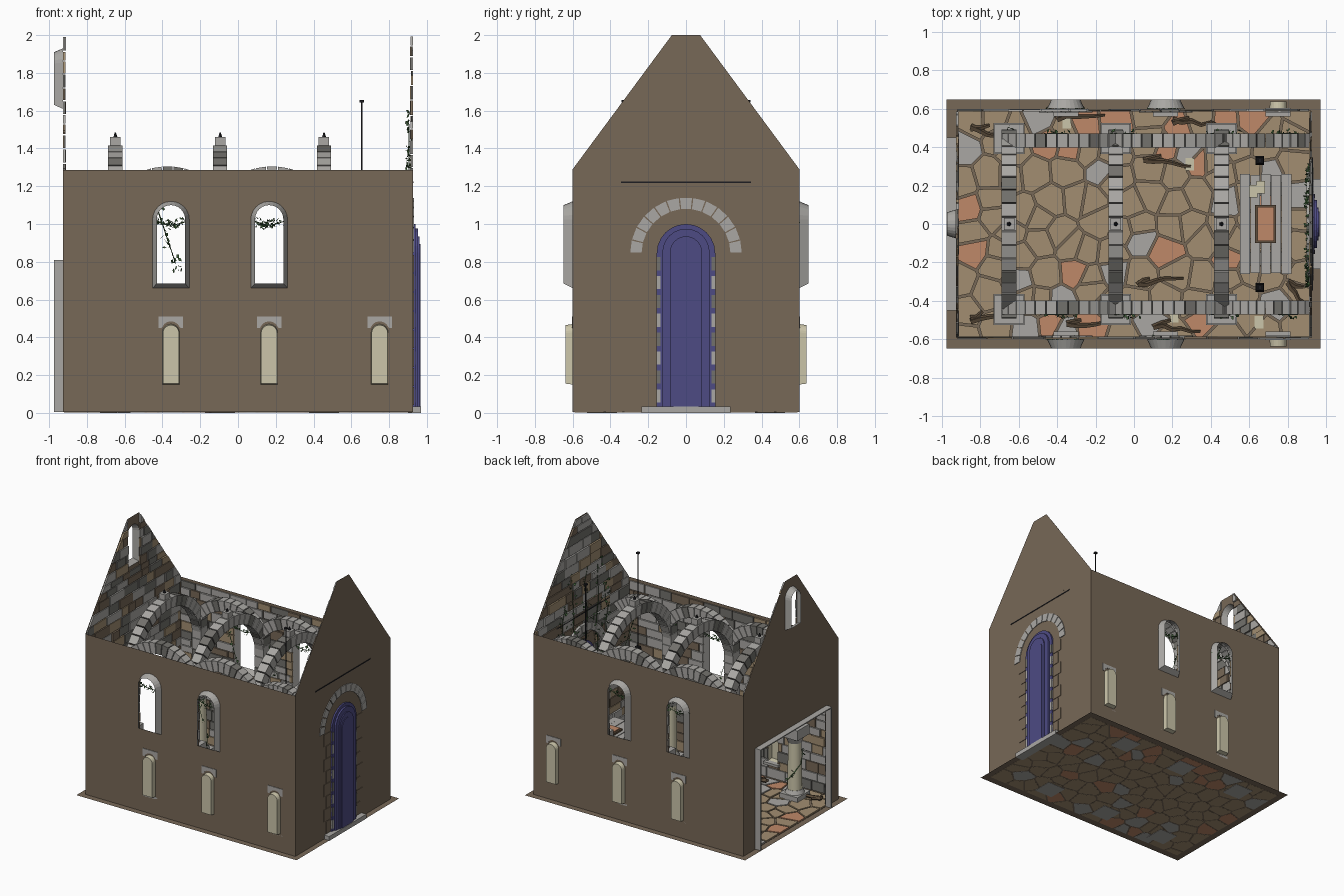
import bpy, bmesh, math, random
from mathutils import Vector
from mathutils.geometry import tessellate_polygon

if "Cube" in bpy.data.objects:
    bpy.data.objects.remove(bpy.data.objects["Cube"])
random.seed(4)
R = random.uniform
COLOURS = {"mortar_brown": (.185, .138, .095), "grey_stone": (.40, .39, .37), "dark_stone": (.17, .165, .15),
           "tan_stone": (.36, .27, .165), "terracotta": (.52, .25, .14), "door_blue": (.075, .07, .23),
           "cream": (.60, .56, .40), "leaf_green": (.05, .12, .04), "iron": (.012, .012, .015),
           "old_wood": (.11, .075, .045)}
MATS = []
for key, c in COLOURS.items():
    m = bpy.data.materials.new(key)
    m.diffuse_color = (*c, 1)
    m.use_nodes = True
    m.node_tree.nodes["Principled BSDF"].inputs["Base Color"].default_value = m.diffuse_color
    MATS.append(m)
BROWN, GREY, DARK, TAN, TERRA, BLUE, CREAM, GREEN, IRON, WOOD = range(10)
HX, HY, WALL = .927, .6, 1.285


class Part:
    """Collects faces and turns them into one named object."""
    def __init__(self, name):
        self.name, self.v, self.f, self.m = name, [], [], []

    def add(self, verts, faces, mat):
        o = len(self.v)
        self.v += [tuple(p) for p in verts]
        self.f += [[i + o for i in f] for f in faces]
        self.m += [mat] * len(faces)

    def prism(self, a, b, mat, caps=(1, 1)):
        n = len(a)
        faces = [[i, (i + 1) % n, n + (i + 1) % n, n + i] for i in range(n)]
        faces += [list(range(n))] * caps[0] + [list(range(n, 2 * n))] * caps[1]
        self.add(list(a) + list(b), faces, mat)

    def box(self, c, s, mat, taper=1):
        q = [(-1, -1), (1, -1), (1, 1), (-1, 1)]
        self.prism([(c[0] + i * s[0] / 2, c[1] + j * s[1] / 2, c[2] - s[2] / 2) for i, j in q],
                   [(c[0] + i * s[0] / 2 * taper, c[1] + j * s[1] / 2 * taper, c[2] + s[2] / 2) for i, j in q], mat)

    def drum(self, x, y, z0, z1, r0, r1, mat, n=16):
        a = [(math.cos(t * math.tau / n), math.sin(t * math.tau / n)) for t in range(n)]
        self.prism([(x + r0 * c, y + r0 * s, z0) for c, s in a], [(x + r1 * c, y + r1 * s, z1) for c, s in a], mat)

    def tube(self, pts, r, mat, n=5):
        pts = [Vector(p) for p in pts]
        rings = []
        for i, p in enumerate(pts):
            q = (pts[min(i + 1, len(pts) - 1)] - pts[max(i - 1, 0)]).to_track_quat('Z', 'Y')
            k = r * (1 - .7 * i / len(pts))
            rings.append([p + q @ Vector((k * math.cos(t * math.tau / n), k * math.sin(t * math.tau / n), 0)) for t in range(n)])
        for a, b in zip(rings, rings[1:]):
            self.prism(a, b, mat, (0, 0))

    def ring(self, put, cu, cz, r0, r1, d0, d1, n, mats, a0=0, a1=math.pi):
        # arch of separate wedge stones
        for k in range(n):
            s, e = a0 + (a1 - a0) * (k + .05) / n, a0 + (a1 - a0) * (k + .95) / n
            o = [(cu + r * math.cos(t), cz + r * math.sin(t)) for r, t in ((r0, s), (r1, s), (r1, e), (r0, e))]
            self.prism([put(u, z, d0) for u, z in o], [put(u, z, d1) for u, z in o], random.choice(mats))

    def build(self, smooth=False):
        me = bpy.data.meshes.new(self.name)
        me.from_pydata(self.v, [], self.f)
        for m in MATS:
            me.materials.append(m)
        me.polygons.foreach_set("material_index", self.m)
        bm = bmesh.new()
        bm.from_mesh(me)
        bmesh.ops.recalc_face_normals(bm, faces=bm.faces)
        bm.to_mesh(me)
        bm.free()
        ob = bpy.data.objects.new(self.name, me)
        bpy.context.collection.objects.link(ob)
        if smooth:
            bpy.context.view_layer.objects.active = ob
            ob.select_set(True)
            bpy.ops.object.shade_smooth_by_angle(angle=.7)
            ob.select_set(False)


def side(s):   # long wall: along x, up, outward depth
    return lambda u, z, d: (u, s * (HY + d), z)


def end(s):    # gable wall: along y, up, outward depth
    return lambda u, z, d: (s * (HX + d), u, z)


def arch(c, w, z0, z1, n=12):
    r = w / 2
    return [(c - r, z0), (c + r, z0)] + [(c + r * math.cos(math.pi * k / n), z1 - r + r * math.sin(math.pi * k / n)) for k in range(n + 1)]


def clip(poly, n, c):   # keep the side where n.p <= c
    out = []
    for p, q in zip(poly, poly[1:] + poly[:1]):
        a, b = n[0] * p[0] + n[1] * p[1] - c, n[0] * q[0] + n[1] * q[1] - c
        if a <= 0:
            out.append(p)
        if a * b < 0:
            t = a / (a - b)
            out.append((p[0] + t * (q[0] - p[0]), p[1] + t * (q[1] - p[1])))
    return out


def wall(name, put, outline, holes, half, gable):
    # plain outer sheet with openings
    p = Part(name)
    loops = [outline] + holes
    tris = tessellate_polygon([[Vector((u, z, 0)) for u, z in l] for l in loops])
    p.add([put(u, z, 0) for l in loops for u, z in l], [list(t) for t in tris], BROWN)
    p.build()
    # coursed stones on the inner face
    b = Part(name + "_stones")
    boxes = [(min(u for u, z in h), max(u for u, z in h), min(z for u, z in h), max(z for u, z in h)) for h in holes]
    z = .02
    while z < (1.97 if gable else WALL - .02):
        h = min(R(.05, .085), (2 if gable else WALL) - z)
        u = -half + .01
        while u < half - .02:
            w = min(R(.08, .19), half - .01 - u)
            spans = [(u, u + w - .006)]
            for x0, x1, z0, z1 in boxes:
                if z < z1 and z + h > z0:
                    spans = [t for s, e in spans for t in ((s, min(e, x0)), (max(s, x1), e)) if t[1] - t[0] > .008]
            for s, e in spans:
                poly = [(s, z), (e, z), (e, z + h - .006), (s, z + h - .006)]
                if gable:
                    for k in (-1, 1):
                        poly = clip(poly, (k * .71, .525), .71 * .6 + .525 * 1.28)
                if len(poly) > 2:
                    mat = random.choice([GREY, GREY, GREY, BROWN, BROWN, TAN, DARK, DARK])
                    d = -R(.008, .016)
                    b.prism([put(i, j, -.001) for i, j in poly], [put(i, j, d) for i, j in poly], mat)
            u += w
        z += h
    b.build()


def opening(p, put, c, w0, a0, a1, w1, b0, b1, depth, mat, back=0):
    p.prism([put(u, z, 0) for u, z in arch(c, w0, a0, a1)], [put(u, z, depth) for u, z in arch(c, w1, b0, b1)], mat, (0, back))


# ground sheet and irregular paving
g = Part("ground")
g.add([(-.975, -.647, .003), (.97, -.647, .003), (.97, .647, .003), (-.975, .647, .003)], [[0, 1, 2, 3]], BROWN)
g.build()
paving = Part("paving")
sites = [(-.87 + .132 * i + R(-.05, .05), -.53 + .132 * j + (i % 2) * .05 - .025 + R(-.045, .045)) for i in range(14) for j in range(9)]
for a in sites:
    cell = [(-.92, -.59), (.92, -.59), (.92, .59), (-.92, .59)]
    for b in sites:
        n = Vector((b[0] - a[0], b[1] - a[1]))
        if 0 < n.length < .5:
            m = Vector(((a[0] + b[0]) / 2, (a[1] + b[1]) / 2))
            n.normalize()
            cell = clip(cell, n, n.dot(m) - .006)
    if len(cell) > 2:
        mat = random.choices([TAN, GREY, TERRA], [79, 12, 9])[0]
        paving.prism([(x, y, .002) for x, y in cell], [(x, y, .013) for x, y in cell], mat)
paving.build()

# long walls with splayed windows and blind niches
WIN, NICHE = (-.355, .165), (-.355, .165, .75)
for s, label in ((-1, "front"), (1, "back")):
    put = side(s)
    holes = [arch(c, .195, .66, 1.12) for c in WIN] + [arch(c, .09, .15, .47) for c in NICHE]
    wall(label + "_wall", put, [(-HX, .004), (HX, .004), (HX, WALL), (-HX, WALL)], holes, HX, False)
    w, n, t = Part(label + "_window_reveals"), Part(label + "_niches"), Part(label + "_niche_heads")
    for c in WIN:
        opening(w, put, c, .195, .66, 1.12, .15, .685, 1.10, .048, GREY)
        w.ring(put, c, 1.022, .1, .14, -.02, -.002, 9, [GREY, GREY, DARK])
    for c in NICHE:
        opening(n, put, c, .09, .15, .47, .085, .155, .465, .037, CREAM, 1)
        head = [(c - .065, .45), (c - .065, .51), (c + .065, .51), (c + .065, .45), (c + .05, .45)]
        head += [(c + .05 * math.cos(k * math.pi / 8), .435 + .05 * math.sin(k * math.pi / 8)) for k in range(1, 8)] + [(c - .05, .45)]
        t.prism([put(u, z, -.02) for u, z in head], [put(u, z, .004) for u, z in head], GREY)
        t.box(put(c, .14, -.02), (.13, .04, .02), GREY)
    w.build(), n.build(), t.build()

# gable walls
gable = [(-HY, .004), (HY, .004), (HY, 1.29), (.075, 2), (-.075, 2), (-HY, 1.29)]
gate = [(-.45, .006), (.45, .006), (.45, .81), (-.45, .81)]
wall("door_gable", end(1), gable, [arch(0, .31, .03, 1.0)], HY, True)
wall("open_gable", end(-1), gable, [gate, arch(0, .15, 1.61, 1.93)], HY, True)
p = Part("gable_window_reveal")
opening(p, end(-1), 0, .15, 1.61, 1.93, .12, 1.63, 1.91, .046, GREY)
p.build()
p = Part("gateway_frame")
for s in (-1, 1):
    p.box((-.951, s * .445, .408), (.048, .012, .804), GREY)
p.box((-.951, 0, .806), (.048, .9, .008), GREY)
p.build()

# door with stepped panels, surround and threshold
put = end(1)
d = Part("door")
for w, z0, z1, a, b in ((.31, .03, 1, -.012, .012), (.25, .035, .975, .01, .026), (.17, .035, .935, .026, .034), (.13, .035, .895, .034, .039)):
    d.prism([put(u, z, a) for u, z in arch(0, w, z0, z1)], [put(u, z, b) for u, z in arch(0, w, z0, z1)], BLUE)
d.build()
f = Part("door_surround")
f.ring(put, 0, .845, .235, .295, -.03, .006, 13, [GREY])
for s in (-1, 1):
    for k in range(8):
        f.box(put(s * .145, .09 + k * .1, .008), (.014, .02, .07), DARK if k % 2 else GREY)
        f.box(put(s * (.2 if k % 2 else .185), .09 + k * .1, -.01), (.028, .09 if k % 2 else .06, .094), BROWN)
f.build()
p = Part("threshold")
p.box((.935, 0, .0175), (.07, .47, .035), GREY)
p.build()
p = Part("banner_rod")
p.box((.922, 0, 1.222), (.016, .69, .008), IRON)
p.build()

# columns, piers and vaulting arches
COLS = (-.65, -.095, .455)
c, a, k = Part("columns"), Part("vault_arches"), Part("keystones")
for x in COLS:
    for s in (-1, 1):
        y = s * .445
        c.box((x, y, .025), (.16, .16, .05), GREY)
        c.drum(x, y, .05, .08, .072, .058, GREY)
        c.drum(x, y, .08, .45, .055, .05, CREAM)
        c.drum(x, y, .45, .5, .05, .07, GREY)
        c.box((x, y, .54), (.15, .15, .08), GREY)
        for i in range(6):
            c.box((x, y, .625 + i * .09), (.08, .085, .085), DARK if i % 3 == 2 else GREY)
    a.ring(lambda u, z, e, x=x: (x + e, u, z), 0, .925, .41, .492, -.038, .038, 21, [GREY, GREY, GREY, GREY, DARK])
    k.box((x, 0, 1.42), (.055, .06, .08), GREY)
    k.drum(x, 0, 1.46, 1.485, .012, .003, IRON, 5)
for s in (-1, 1):
    for cx, r0, r1, lo in ((-.3725, .285, .37, .55), (.18, .285, .37, .55), (.69, .24, .315, .74)):
        a.ring(lambda u, z, e, s=s: (u, s * .435 + e, z), cx, .935, r0, r1, -.036, .036, 13, [GREY, GREY, GREY, DARK], lo, math.pi - .55)
c.build(True), a.build(), k.build()

# plank altar table with book and papers
t = Part("altar_table")
for i in range(5):
    t.box((.577 + i * .054, 0, .31 + .002 * (i % 2)), (.051, .52 - .01 * (i % 2), .03), GREY)
for s in (-1, 1):
    t.box((.685, s * .18, .15), (.2, .07, .29), DARK)
t.build()
p = Part("book_and_papers")
p.box((.685, 0, .333), (.11, .2, .016), WOOD)
p.box((.685, 0, .345), (.085, .175, .008), TERRA)
for x, y, z in ((.62, .17, .332), (.66, .19, .332), (.29, .31, .017), (-.35, .53, .017), (.21, -.48, .017), (.65, -.51, .017)):
    p.box((x, y, z), (.045, .065, .006), CREAM)
p.build()

# hanging lanterns
p = Part("hanging_lanterns")
for s in (-1, 1):
    p.box((.655, s * .33, 1.27), (.006, .006, .75), IRON)
    p.box((.655, s * .33, 1.65), (.022, .022, .012), IRON)
    p.box((.655, s * .33, .86), (.045, .045, .09), IRON, .7)
p.build()

# fallen branches
p = Part("branches")
for x, y, an in ((-.85, .5, -.5), (-.4, .55, .1), (.05, .33, -.2), (.2, .53, -.1), (-.85, -.5, .3), (-.35, -.53, .1), (.02, -.32, .3), (.1, -.53, -.2), (.8, -.3, -1.2)):
    for q in (0, .6):
        p.tube([(x + i * .05 * math.cos(an + q), y + i * .05 * math.sin(an + q) * .6 + R(-.012, .012), .025) for i in range(6 if not q else 3)], .018, WOOD)
p.build()

# ivy on arches, windows and the gable
p = Part("ivy")


def ivy(pts, n, spread):
    p.tube(pts, .004, GREEN, 4)
    for i in range(n):
        q = Vector(random.choice(pts)) + Vector([R(-v, v) for v in spread])
        e, h = Vector((R(-1, 1), R(-1, 1), R(-1, 1))) * .012, Vector((R(-1, 1), R(-1, 1), R(-1, 1))) * .009
        p.add([q - e, q + h, q + e, q - h], [[0, 1, 2, 3]], GREEN)


for s in (-1, 1):
    for x in WIN:
        ivy([(x - .09 + i * .03, s * .595, 1.02 - .025 * math.sin(i * .52)) for i in range(7)], 35, (.015, .01, .025))
    for x in (-.45, -.1, .4, .75):
        ivy([(x + .03 * i, s * .47, 1.15 - .09 * i) for i in range(5)], 25, (.03, .02, .04))
    ivy([(-.65 + .06 * math.cos(i), s * .445 + .06 * math.sin(i), .08 + i * .07) for i in range(9)], 30, (.01, .01, .03))
for y in (-.28, -.16, -.02, .12, .24):
    ivy([(.905, y + R(-.03, .03), .85 + i * .1) for i in range(6 if abs(y) > .2 else 8)], 45, (.015, .05, .05))
p.build()
